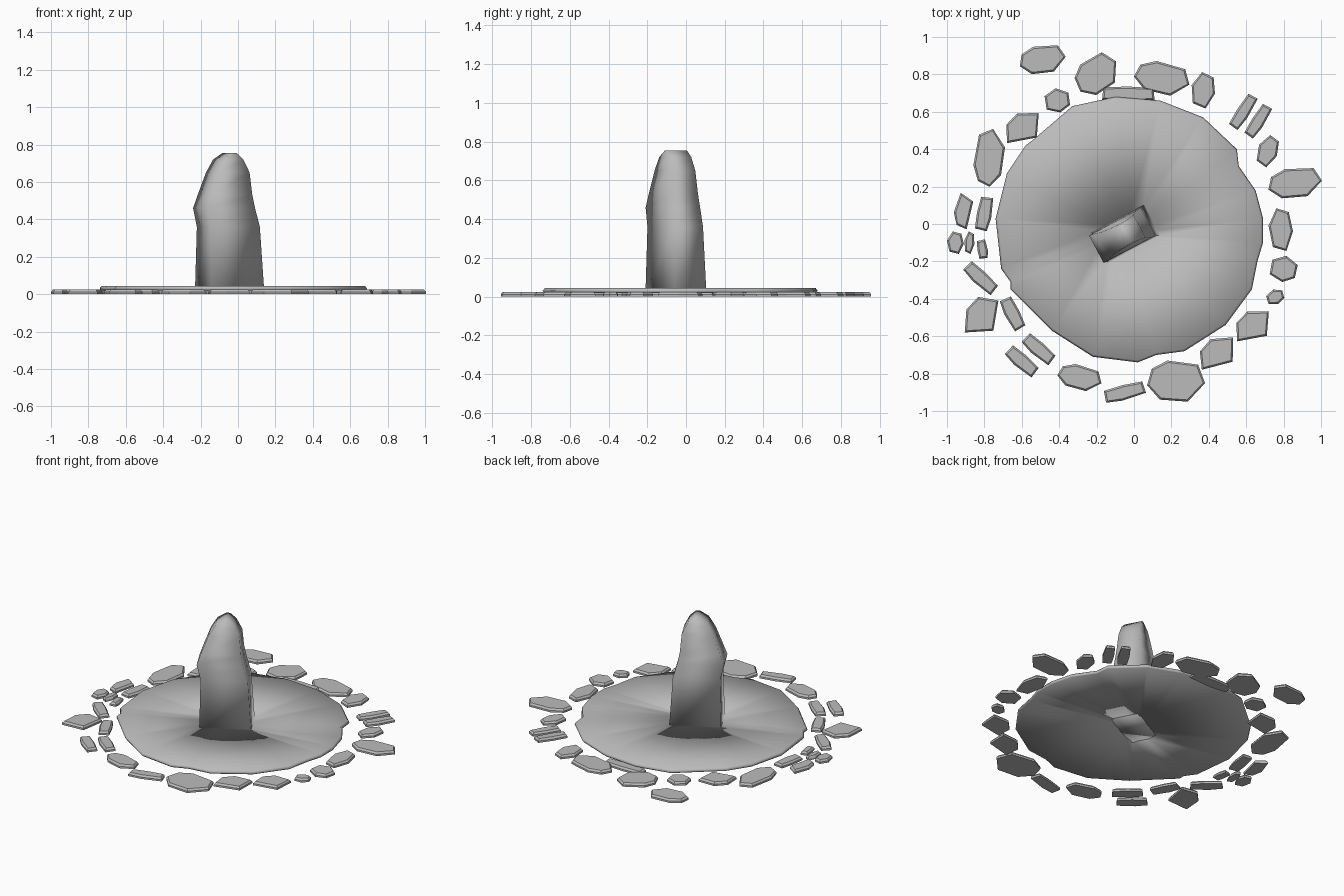
import bpy
import bmesh
from math import cos, sin, radians
from mathutils import Vector, Matrix

default_cube = bpy.data.objects.get("Cube")
if default_cube:
    bpy.data.objects.remove(default_cube, do_unlink=True)

grey = bpy.data.materials.new("stone_grey")
grey.use_nodes = True
colour = (0.5, 0.5, 0.5, 1)
grey.diffuse_color = colour
grey.node_tree.nodes["Principled BSDF"].inputs["Base Color"].default_value = colour


def loft(name, rings, smooth, close=False):
    """Bridge matching rings of points; cap both ends, or join them in a loop."""
    bm = bmesh.new()
    loops = [[bm.verts.new(p) for p in ring] for ring in rings]
    pairs = list(zip(loops, loops[1:]))
    if close:
        pairs.append((loops[-1], loops[0]))
    else:
        bm.faces.new(loops[0])
        bm.faces.new(loops[-1])
    for low, high in pairs:
        for i in range(len(low)):
            j = (i + 1) % len(low)
            bm.faces.new((low[i], low[j], high[j], high[i]))
    bmesh.ops.recalc_face_normals(bm, faces=bm.faces)
    for face in bm.faces:
        face.smooth = smooth
    mesh = bpy.data.meshes.new(name)
    bm.to_mesh(mesh)
    bm.free()
    mesh.materials.append(grey)
    obj = bpy.data.objects.new(name, mesh)
    bpy.context.collection.objects.link(obj)
    return obj


# Standing stone: height, left edge, right edge, half thickness
pillar_centre = Vector((-0.045, -0.052, 0))
turn = Matrix.Rotation(radians(28), 3, "Z")
levels = [
    (0.02, -0.16, 0.16, 0.093), (0.36, -0.153, 0.138, 0.085),
    (0.46, -0.177, 0.11, 0.083), (0.53, -0.152, 0.096, 0.078),
    (0.65, -0.107, 0.085, 0.068), (0.72, -0.066, 0.05, 0.063),
    (0.755, -0.012, 0.012, 0.058),
]


def pillar_ring(z, left, right, half):
    corners = ((left, -half), (right, -half), (right, half), (left, half))
    return [pillar_centre + turn @ Vector((u, v, z)) for u, v in corners]


loft("standing_stone", [pillar_ring(*level) for level in levels], True)

# Round slab: irregular rim around the foot of the standing stone
rim = [
    (-.74, .03), (-.68, .27), (-.58, .42), (-.54, .45), (-.33, .63), (-.1, .68),
    (.14, .66), (.37, .57), (.55, .4), (.56, .31), (.65, .18), (.69, .03),
    (.69, -.1), (.66, -.2), (.63, -.35), (.49, -.54), (.27, -.68), (.12, -.7),
    (.02, -.74), (-.22, -.71), (-.44, -.57), (-.66, -.35), (-.66, -.31), (-.71, -.24),
]


def slab_ring(scale, z):
    return [(x * scale, y * scale, z) for x, y in rim]


def foot_ring(z):
    # Project each rim point onto the rectangular foot
    ring = []
    for x, y in rim:
        p = turn.transposed() @ (Vector((x, y, 0)) - pillar_centre)
        p /= max(abs(p.x) / 0.155, abs(p.y) / 0.09)
        p = pillar_centre + turn @ p
        ring.append((p.x, p.y, z))
    return ring


loft("round_slab", [foot_ring(0.02), slab_ring(0.99, 0.02), slab_ring(1, 0.03),
                    slab_ring(0.985, 0.044), foot_ring(0.044)], True, close=True)

# Unit outlines for the ring of loose stones
outlines = {
    "boulder": [(-.5, -.1), (-.28, -.45), (.2, -.5), (.5, -.05), (.38, .4), (-.15, .5), (-.42, .3)],
    "chip": [(-.5, -.2), (-.05, -.5), (.4, -.35), (.5, .15), (.1, .5), (-.4, .35)],
    "block": [(-.5, -.5), (.35, -.45), (.5, .4), (-.1, .5), (-.45, .15)],
    "plank": [(-.5, -.35), (-.1, -.5), (.5, -.4), (.48, .4), (0, .5), (-.48, .45)],
}

# Centre x, centre y, length, width, angle
stones = {
    "boulder": [
        (-.49, .88, .25, .15, 10), (-.2, .8, .25, .19, 38), (.15, .78, .3, .17, -10),
        (.86, .22, .29, .16, 8), (.225, -.84, .31, .22, 0), (-.775, .355, .31, .16, 85),
        (-.29, -.82, .24, .13, -12),
    ],
    "chip": [
        (.37, .715, .19, .13, 82), (.715, .39, .17, .11, 70), (.785, -.03, .23, .13, 92),
        (.8, -.24, .15, .14, 0), (.755, -.39, .1, .08, 30), (-.955, -.1, .12, .09, 90),
        (-.88, -.1, .12, .055, 85), (-.41, .66, .14, .13, 20),
    ],
    "block": [
        (.635, -.54, .19, .15, 8), (.445, -.685, .2, .15, 12), (-.815, -.485, .18, .19, 0),
        (-.595, .52, .19, .15, 8), (-.915, .07, .18, .09, 75),
    ],
    "plank": [
        (.585, .6, .2, .07, 58), (.665, .55, .19, .07, 58), (-.05, -.9, .22, .08, 15),
        (-.51, -.67, .19, .08, -40), (-.6, -.735, .19, .08, -40), (-.65, -.48, .18, .08, -62),
        (-.82, -.29, .2, .08, -42), (-.8, .055, .18, .08, 80), (-.81, -.135, .1, .055, 100),
        (-.03, .695, .28, .08, 0),
    ],
}


def loose_stone(name, outline, x, y, length, width, angle):
    c, s = cos(radians(angle)), sin(radians(angle))

    def ring(inset, z):
        a, b = length - inset, width - inset
        return [(x + u * a * c - v * b * s, y + u * a * s + v * b * c, z) for u, v in outline]

    loft(name, [ring(0, 0), ring(0, 0.012), ring(0.02, 0.024)], False)


for kind, places in stones.items():
    for n, place in enumerate(places, 1):
        loose_stone(f"{kind}_stone_{n}", outlines[kind], *place)
